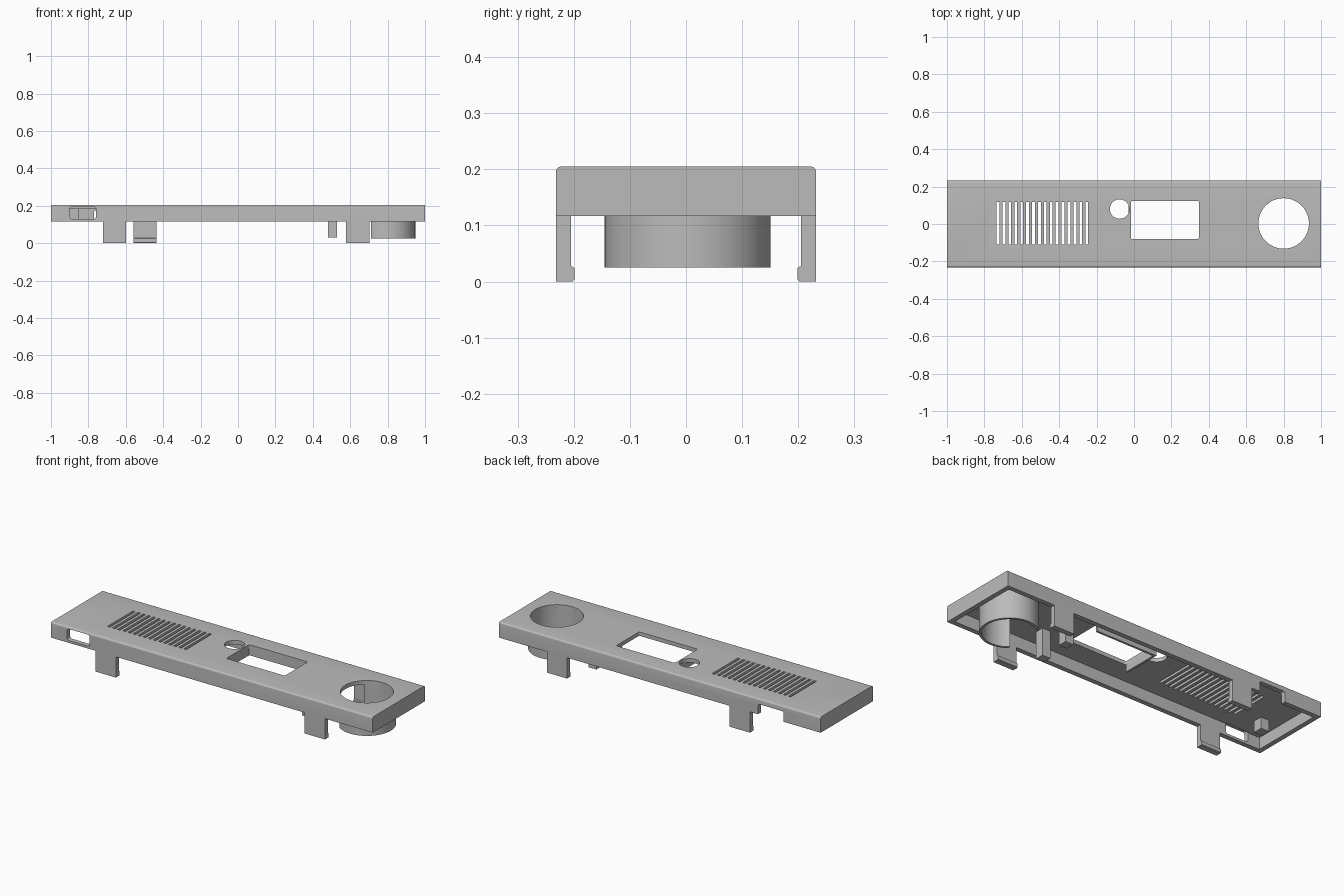
import bpy, bmesh
from math import sin, cos, pi, acos

cube = bpy.data.objects.get("Cube")
if cube:
    bpy.data.objects.remove(cube, do_unlink=True)

grey = bpy.data.materials.new("plastic_grey")
grey.use_nodes = True
grey.diffuse_color = (0.5, 0.5, 0.5, 1)
grey.node_tree.nodes["Principled BSDF"].inputs["Base Color"].default_value = (0.5, 0.5, 0.5, 1)

HALF_X, HALF_Y = 1.0, 0.232
RIM, TOP = 0.117, 0.205
WALL, CEILING = 0.027, 0.183


def prism(name, points, axis, low, high):
    """Extrude a 2D outline along x (outline y,z), y (outline x,z) or z (outline x,y)."""
    place = {"x": lambda a, b, h: (h, a, b),
             "y": lambda a, b, h: (a, h, b),
             "z": lambda a, b, h: (a, b, h)}[axis]
    bm = bmesh.new()
    rings = [[bm.verts.new(place(a, b, h)) for a, b in points] for h in (low, high)]
    for ring in rings:
        bm.faces.new(ring)
    n = len(points)
    for i in range(n):
        j = (i + 1) % n
        bm.faces.new((rings[0][i], rings[0][j], rings[1][j], rings[1][i]))
    bmesh.ops.recalc_face_normals(bm, faces=bm.faces)
    mesh = bpy.data.meshes.new(name)
    bm.to_mesh(mesh)
    bm.free()
    mesh.materials.append(grey)
    obj = bpy.data.objects.new(name, mesh)
    bpy.context.collection.objects.link(obj)
    return obj


def rect(a0, a1, b0, b1):
    return [(a0, b0), (a1, b0), (a1, b1), (a0, b1)]


def arc(cx, cy, r, start, end, steps):
    return [(cx + r * cos(start + (end - start) * i / steps),
             cy + r * sin(start + (end - start) * i / steps)) for i in range(steps + 1)]


def rounded(a0, a1, b0, b1, r):
    corners = [(a1 - r, b1 - r), (a0 + r, b1 - r), (a0 + r, b0 + r), (a1 - r, b0 + r)]
    pts = []
    for i, (a, b) in enumerate(corners):
        pts += arc(a, b, r, i * pi / 2, (i + 1) * pi / 2, 5)
    return pts


def circle(cx, cy, r, steps=64):
    return arc(cx, cy, r, 0, 2 * pi, steps)[:-1]


def smooth(obj):
    bpy.ops.object.select_all(action="DESELECT")
    obj.select_set(True)
    bpy.context.view_layer.objects.active = obj
    bpy.ops.object.shade_smooth_by_angle(angle=0.5)


def cut(obj, cutter):
    cutter.hide_render = True
    mod = obj.modifiers.new("cut", "BOOLEAN")
    mod.operation = "DIFFERENCE"
    mod.solver = "EXACT"
    mod.object = cutter
    bpy.context.view_layer.objects.active = obj
    bpy.ops.object.modifier_apply(modifier=mod.name)
    bpy.data.objects.remove(cutter, do_unlink=True)


# Cover shell: long top edges rounded, ends square
R = 0.01
outline = [(-HALF_Y, RIM), (HALF_Y, RIM)]
outline += arc(HALF_Y - R, TOP - R, R, 0, pi / 2, 5)
outline += arc(R - HALF_Y, TOP - R, R, pi / 2, pi, 5)
shell = prism("cover_shell", outline, "x", -HALF_X, HALF_X)
cut(shell, prism("cavity", rect(WALL - HALF_X, HALF_X - WALL, WALL - HALF_Y, HALF_Y - WALL),
                 "z", 0, CEILING))

# Openings in the top plate
RING_X, RING_Y, RING_IN, RING_OUT = 0.80, 0.003, 0.135, 0.148
WX0, WX1, WY0, WY1 = -0.017, 0.347, -0.08, 0.124
cut(shell, prism("large_hole", circle(RING_X, RING_Y, RING_IN), "z", 0.15, 0.3))
cut(shell, prism("small_hole", circle(-0.077, 0.08, 0.052, 40), "z", 0.15, 0.3))
cut(shell, prism("window_hole", rounded(WX0, WX1, WY0, WY1, 0.008), "z", 0.15, 0.3))

# Vent slots
SLOTS = 16
for i in range(SLOTS):
    x = -0.727 + i * 0.474 / (SLOTS - 1)
    cut(shell, prism("slot", rect(x - 0.0075, x + 0.0075, -0.11, 0.118), "z", 0.15, 0.3))

# Side port in the front wall, notch in the back wall
cut(shell, prism("side_port", rounded(-0.9, -0.76, 0.13, 0.195, 0.012), "y", -0.3, WALL - HALF_Y + 0.005))
cut(shell, prism("back_notch", rounded(-0.77, -0.61, 0.05, 0.175, 0.012), "y", 0.19, 0.3))
smooth(shell)

# Guide ring under the large hole, open toward the middle of the cover
OPEN_X = 0.71 - RING_X
a_out, a_in = acos(OPEN_X / RING_OUT), acos(OPEN_X / RING_IN)
ring = prism("guide_ring",
             arc(RING_X, RING_Y, RING_OUT, -a_out, a_out, 48)
             + arc(RING_X, RING_Y, RING_IN, a_in, -a_in, 48), "z", 0.025, CEILING + 0.005)
smooth(ring)

# Snap clips with an inward hook at the foot
CLIPS = [("front", -1, -0.66), ("front", -1, 0.64), ("back", 1, -0.497), ("back", 1, 0.64)]
for side, s, x in CLIPS:
    profile = [(HALF_Y, 0), (0.202, 0), (0.199, 0.004), (0.199, 0.024), (0.205, 0.028),
               (0.205, RIM + 0.06), (0.215, RIM + 0.06), (0.215, RIM), (HALF_Y, RIM)]
    prism(side + "_clip", [(s * y, z) for y, z in profile], "x", x - 0.0625, x + 0.0625)

# Support posts beside the ring and a short block at the far end
for y in (-0.09, 0.085):
    prism("support_post", rect(0.48, 0.53, y - 0.025, y + 0.025), "z", 0.03, CEILING + 0.005)
prism("support_block", rect(-0.9, -0.85, -0.1, -0.045), "z", 0.12, CEILING + 0.005)

# Lips hanging below the window
T = 0.012
prism("window_end_lip", rect(WX0 - T, WX0, WY0, WY1 + T), "z", 0.145, CEILING + 0.005)
prism("window_back_lip", rect(WX0, WX1, WY1, WY1 + T), "z", 0.145, CEILING + 0.005)
